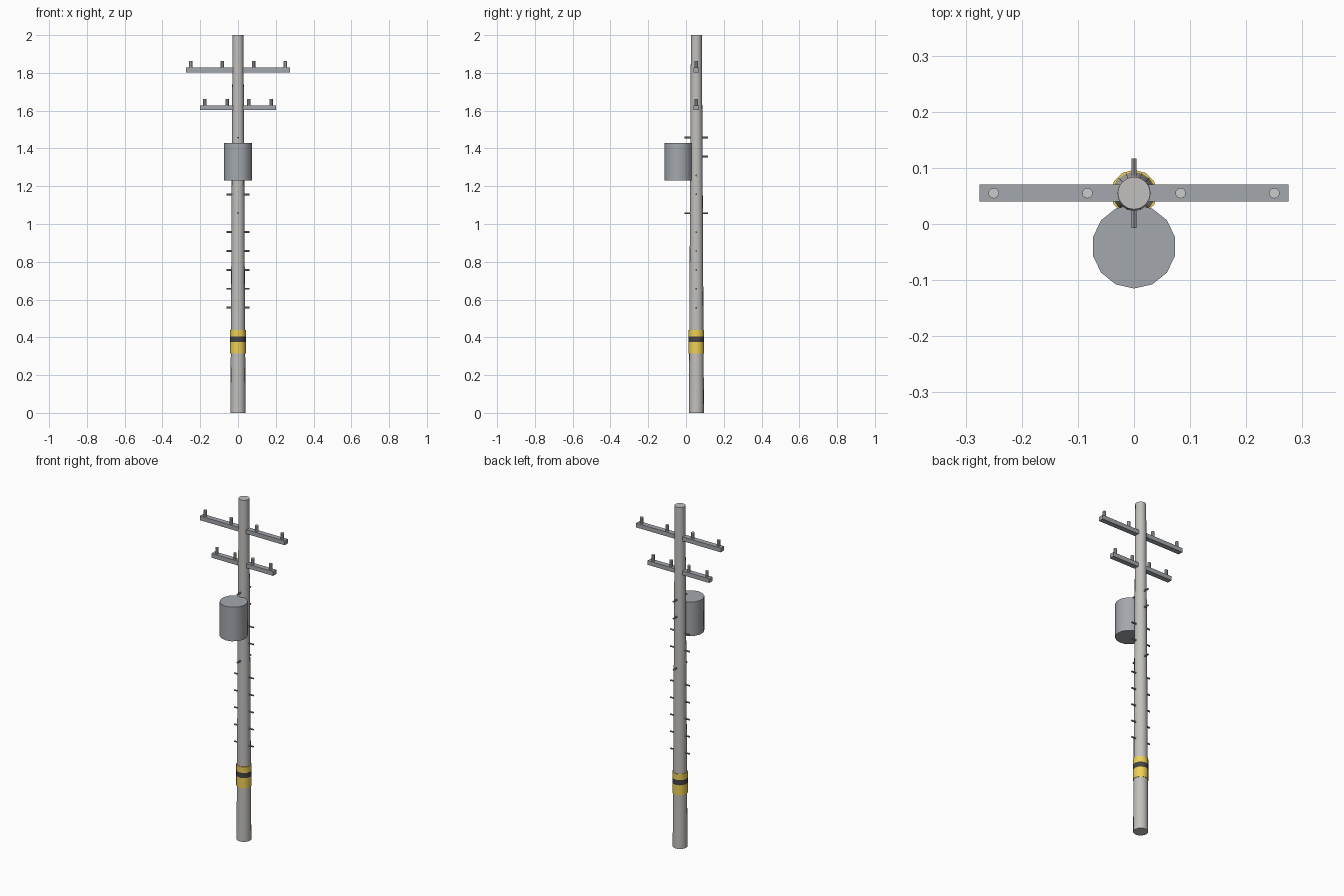
import bpy, math
from mathutils import Vector

if "Cube" in bpy.data.objects:
    bpy.data.objects.remove(bpy.data.objects["Cube"])

CY = 0.055  # pole axis in y


def mat(name, col):
    m = bpy.data.materials.new(name)
    m.diffuse_color = (*col, 1)
    m.use_nodes = True
    m.node_tree.nodes["Principled BSDF"].inputs["Base Color"].default_value = m.diffuse_color
    return m


YELLOW = mat("yellow_paint", (0.86, 0.63, 0.09))
DARK = mat("dark_paint", (0.06, 0.06, 0.06))
CONCRETE = mat("concrete", (0.54, 0.53, 0.51))
STEEL = mat("steel", (0.37, 0.39, 0.42))
CERAMIC = mat("ceramic", (0.66, 0.69, 0.69))
IRON = mat("iron", (0.30, 0.31, 0.32))


def cone(name, x, y, z0, z1, r0, r1, sides, m):
    bpy.ops.mesh.primitive_cone_add(vertices=sides, radius1=r0, radius2=r1, depth=z1 - z0,
                                    location=(x, y, (z0 + z1) / 2))
    o = bpy.context.object
    o.name = name
    o.data.materials.append(m)
    bpy.ops.object.shade_smooth_by_angle(angle=math.radians(35))


def rod(name, a, b, r, sides=6):
    a, b = Vector(a), Vector(b)
    d = b - a
    bpy.ops.mesh.primitive_cylinder_add(vertices=sides, radius=r, depth=d.length, location=(a + b) / 2,
                                        rotation=d.to_track_quat('Z', 'Y').to_euler())
    o = bpy.context.object
    o.name = name
    o.data.materials.append(IRON)


# Tapered pole
cone("pole", 0, CY, 0, 2, 0.04, 0.029, 16, CONCRETE)

# Warning bands
for name, z0, z1, m in (("lower_yellow_band", 0.315, 0.375, YELLOW),
                        ("dark_band", 0.375, 0.405, DARK),
                        ("upper_yellow_band", 0.405, 0.44, YELLOW)):
    cone(name, 0, CY, z0, z1, 0.0415, 0.0415, 12, m)

# Transformer can
cone("transformer", 0, -0.04, 1.23, 1.43, 0.075, 0.075, 14, STEEL)

# Crossarms with insulators
for label, z, half, posts in (("upper", 1.815, 0.275, (0.083, 0.25)),
                              ("lower", 1.615, 0.20, (0.058, 0.175))):
    bpy.ops.mesh.primitive_cube_add(size=1, location=(0, CY, z))
    arm = bpy.context.object
    arm.name = label + "_crossarm"
    arm.scale = (half * 2, 0.03, 0.025)
    arm.data.materials.append(STEEL)
    for x in posts:
        for s in (-1, 1):
            cone(label + "_insulator", s * x, CY, z, z + 0.048, 0.0095, 0.0095, 10, CERAMIC)

# Climbing steps, some turned front to back
for i in range(10):
    z = 0.557 + 0.1 * i
    if i in (5, 8, 9):
        rod("climbing_step", (0, CY - 0.062, z), (0, CY + 0.062, z), 0.005)
    else:
        rod("climbing_step", (-0.062, CY, z), (0.062, CY, z), 0.005)
